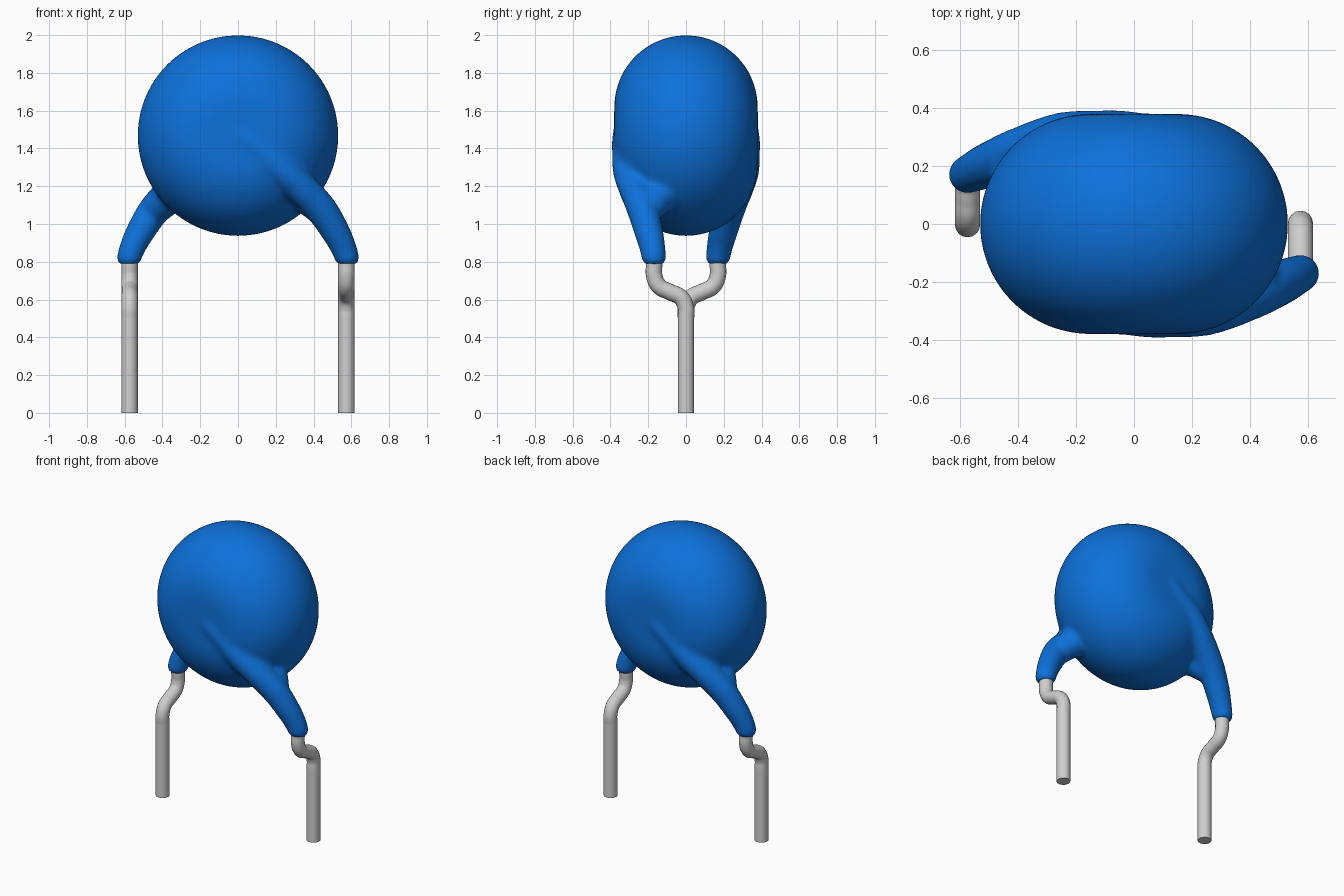
import bpy, bmesh, math
from mathutils import Matrix

if "Cube" in bpy.data.objects:
    bpy.data.objects.remove(bpy.data.objects["Cube"], do_unlink=True)

CZ, FLAT, ROUND = 1.468, 0.152, 0.38   # body centre height, flat face radius, rim rounding


def material(name, rgb, rough):
    m = bpy.data.materials.new(name)
    m.use_nodes = True
    m.diffuse_color = (*rgb, 1)
    b = m.node_tree.nodes["Principled BSDF"]
    b.inputs["Base Color"].default_value = (*rgb, 1)
    b.inputs["Roughness"].default_value = rough
    return m


blue = material("blue coating", (0.004, 0.165, 0.70), 0.4)
tin = material("tinned wire", (0.62, 0.62, 0.62), 0.4)


def select(*objs):
    bpy.ops.object.select_all(action='DESELECT')
    for o in objs:
        o.select_set(True)
    bpy.context.view_layer.objects.active = objs[0]


def tube(name, points, mat, turn=0):
    """Round tube through (x, y, z, radius) points, turned about z, as a mesh."""
    cu = bpy.data.curves.new(name, 'CURVE')
    cu.dimensions = '3D'
    cu.bevel_depth = 1.0
    cu.bevel_resolution = 6
    cu.resolution_u = 8
    cu.use_fill_caps = True
    sp = cu.splines.new('BEZIER')
    sp.bezier_points.add(len(points) - 1)
    for bp, (x, y, z, r) in zip(sp.bezier_points, points):
        bp.co = (x, y, z)
        bp.radius = r
        bp.handle_left_type = bp.handle_right_type = 'AUTO'
    ob = bpy.data.objects.new(name, cu)
    bpy.context.collection.objects.link(ob)
    select(ob)
    bpy.ops.object.convert(target='MESH')
    ob = bpy.context.object
    ob.data.transform(Matrix.Rotation(turn, 4, 'Z'))
    ob.data.materials.clear()
    ob.data.materials.append(mat)
    return ob


# Disc body: rounded-edge profile spun about the front-back axis
bm = bmesh.new()
N = 24
prof = [(0, -ROUND)]
for i in range(N + 1):
    a = -math.pi / 2 + math.pi * i / N
    prof.append((FLAT + ROUND * math.cos(a), ROUND * math.sin(a)))
prof.append((0, ROUND))
vs = [bm.verts.new((x, y, CZ)) for x, y in prof]
edges = [bm.edges.new(p) for p in zip(vs, vs[1:])]
bmesh.ops.spin(bm, geom=vs + edges, cent=(0, 0, CZ), axis=(0, 1, 0),
               angle=2 * math.pi, steps=72)
bmesh.ops.remove_doubles(bm, verts=bm.verts, dist=1e-4)
bmesh.ops.recalc_face_normals(bm, faces=bm.faces)
me = bpy.data.meshes.new("coated_body")
bm.to_mesh(me)
bm.free()
me.materials.append(blue)
body = bpy.data.objects.new("coated_body", me)
bpy.context.collection.objects.link(body)

# Coated arms, the webs that tie them to the rim, and the bent wires
ARM = [(-0.08, -0.305, 1.525, 0.055), (0.02, -0.326, 1.465, 0.066), (0.12, -0.325, 1.385, 0.07),
       (0.25, -0.305, 1.27, 0.082), (0.34, -0.27, 1.185, 0.087), (0.43, -0.232, 1.09, 0.086),
       (0.51, -0.2, 0.97, 0.077), (0.56, -0.177, 0.87, 0.068), (0.576, -0.17, 0.82, 0.064),
       (0.578, -0.169, 0.80, 0.058), (0.578, -0.169, 0.788, 0.044)]
WEB = [(0.43, -0.2, 1.085, 0.085), (0.36, -0.14, 1.15, 0.095), (0.28, -0.08, 1.24, 0.1)]
R = 0.0435
WIRE = [(0.574, -0.169, 0.86, R), (0.574, -0.169, 0.78, R), (0.574, -0.168, 0.725, R),
        (0.574, -0.142, 0.67, R), (0.574, -0.085, 0.64, R), (0.574, -0.027, 0.61, R),
        (0.574, 0, 0.555, R), (0.574, 0, 0.5, R), (0.574, 0, 0.4, R), (0.574, 0, 0, R)]
coat = []
for side, turn in (("left", 0), ("right", math.pi)):
    coat.append(tube(side + "_arm", ARM, blue, turn))
    coat.append(tube(side + "_web", WEB, blue, turn))
    wire = tube(side + "_wire", WIRE, tin, turn)
    select(wire)
    bpy.ops.object.shade_smooth_by_angle(angle=math.radians(40))

# Fuse the coating into one skin
select(body, *coat)
bpy.ops.object.join()
rm = body.modifiers.new("fuse", 'REMESH')
rm.mode = 'VOXEL'
rm.voxel_size = 0.012
bpy.ops.object.modifier_apply(modifier=rm.name)

# Soften the joins near the disc, leaving the arm ends at full thickness
group = body.vertex_groups.new(name="blend")
for v in body.data.vertices:
    x, y, z = v.co
    rim = max(math.hypot(x, z - CZ) - FLAT, 0)
    away = math.hypot(rim, y) - ROUND
    group.add([v.index], min(1, max(0.08, 1.25 - away / 0.14)), 'REPLACE')
sm = body.modifiers.new("soften", 'SMOOTH')
sm.factor = 0.5
sm.iterations = 30
sm.vertex_group = group.name
bpy.ops.object.modifier_apply(modifier=sm.name)
body.data.materials.clear()
body.data.materials.append(blue)
for p in body.data.polygons:
    p.material_index = 0
select(body)
bpy.ops.object.shade_smooth()
